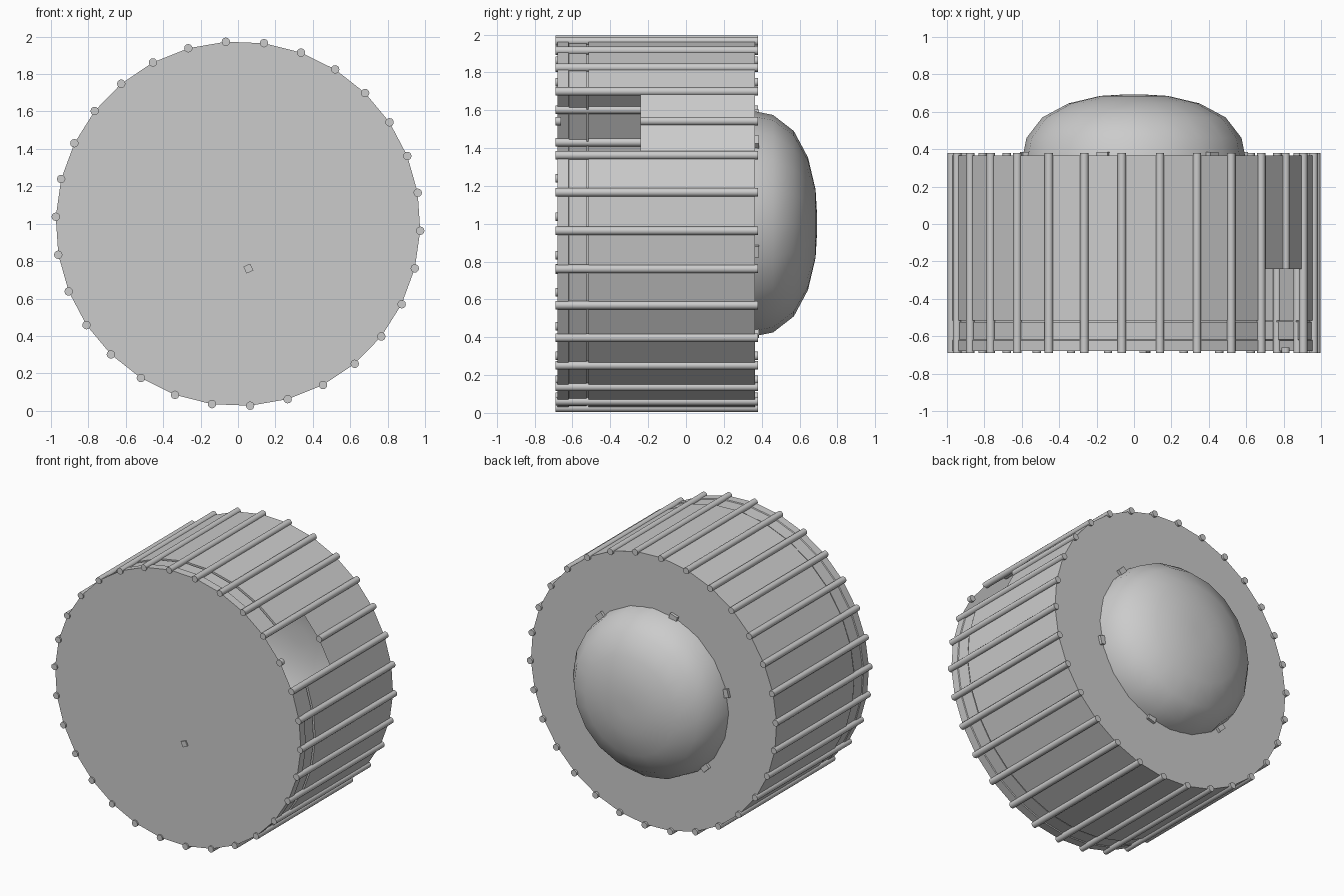
import bpy, bmesh
from math import sin, cos, radians, pi
from mathutils import Matrix, Vector

if "Cube" in bpy.data.objects:
    bpy.data.objects.remove(bpy.data.objects["Cube"])

N = 30            # wall facets, one rod per corner
A0 = -2.2         # angle of first rod in degrees
CZ = 1.0          # height of the drum axis
R = 0.975


def polar(r, deg, y):
    a = radians(deg)
    return Vector((r * cos(a), y, CZ + r * sin(a)))


def finish(bm, name, smooth=False):
    bmesh.ops.recalc_face_normals(bm, faces=bm.faces)
    me = bpy.data.meshes.new(name)
    bm.to_mesh(me)
    bm.free()
    ob = bpy.data.objects.new(name, me)
    bpy.context.collection.objects.link(ob)
    if smooth:
        for p in me.polygons:
            p.use_smooth = True
    return ob


def lathe(name, profile, sides, start=0, skip=lambda row, col: False,
          cap_first=False, cap_last=False, smooth=False):
    """Revolve (radius, y) points about the drum axis."""
    bm = bmesh.new()
    rings = [[bm.verts.new(polar(r, start + 360 * i / sides, y)) for i in range(sides)]
             for r, y in profile]
    for j in range(len(rings) - 1):
        for i in range(sides):
            if not skip(j, i):
                k = (i + 1) % sides
                bm.faces.new((rings[j][i], rings[j][k], rings[j + 1][k], rings[j + 1][i]))
    if cap_first:
        bm.faces.new(rings[0])
    if cap_last:
        bm.faces.new(rings[-1])
    return finish(bm, name, smooth)


def rod(name, deg, y0, y1, r=0.0225):
    bm = bmesh.new()
    p = polar(R, deg, (y0 + y1) / 2)
    bmesh.ops.create_cone(bm, cap_ends=True, segments=12, radius1=r, radius2=r,
                          depth=y1 - y0,
                          matrix=Matrix.Translation(p) @ Matrix.Rotation(pi / 2, 4, 'X'))
    ob = finish(bm, name)
    for f in ob.data.polygons:
        f.use_smooth = len(f.vertices) == 4


def box(name, r, deg, y, size, turn):
    bm = bmesh.new()
    m = (Matrix.Translation(polar(r, deg, y)) @ Matrix.Rotation(-radians(turn), 4, 'Y')
         @ Matrix.Diagonal((*size, 1)))
    bmesh.ops.create_cube(bm, size=1, matrix=m)
    finish(bm, name)


# hollow drum with shallow front grooves and a two-facet side opening
drum = [(R, -0.68), (R, -0.622), (R - 0.006, -0.618), (R - 0.006, -0.525),
        (R - 0.015, -0.525), (R - 0.015, -0.515), (R, -0.515), (R, -0.24),
        (R, 0.365), (0.59, 0.365)]
lathe("drum_shell", drum, N, A0, skip=lambda row, col: row < 7 and col in (2, 3),
      cap_first=True)

# rods around the rim; the one at the opening is cut short
for i in range(N):
    deg = A0 + i * 360 / N
    if i == 3:
        rod("short_rod", deg, -0.24, 0.38)
        rod("rod_stub", deg, -0.69, -0.66)
    else:
        rod("rim_rod", deg, -0.69, 0.38)

# rounded dome at the back
dome = [(0.595, 0.36), (0.575, 0.46), (0.49, 0.57), (0.35, 0.645),
        (0.18, 0.685), (0.06, 0.692)]
lathe("back_dome", dome, 20, 0, cap_last=True, smooth=True)

# six clips around the dome
for i in range(6):
    a = 46 + 60 * i
    box("dome_clip", 0.60, a, 0.37, (0.04, 0.03, 0.06), a)

# small peg on the front face
box("front_peg", 0.246, -77, -0.675, (0.04, 0.03, 0.04), 25)
